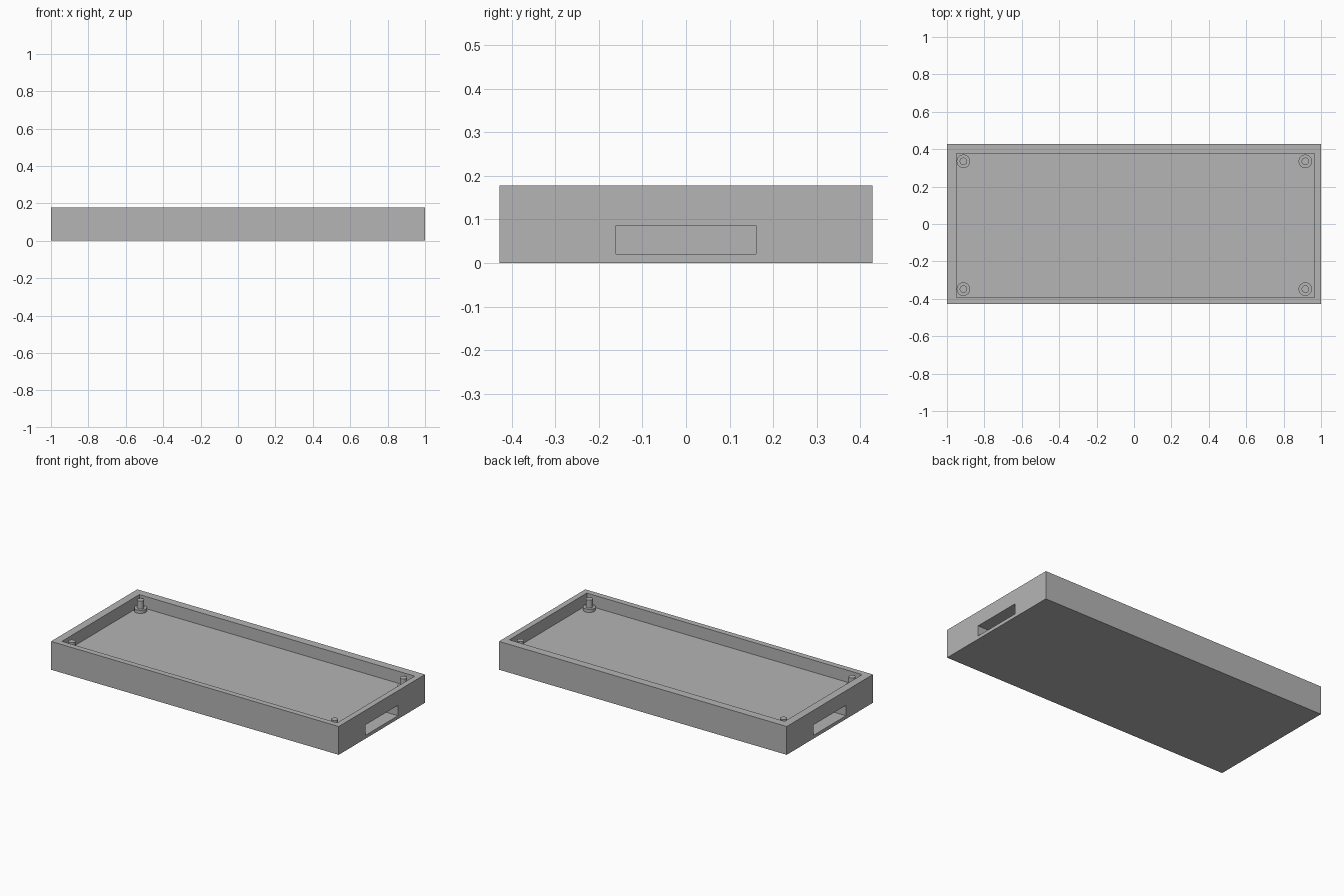
import bpy

cube = bpy.data.objects.get("Cube")
if cube:
    bpy.data.objects.remove(cube, do_unlink=True)

grey = bpy.data.materials.new("mid grey")
grey.use_nodes = True
colour = (0.46, 0.46, 0.46, 1)
grey.diffuse_color = colour
grey.node_tree.nodes["Principled BSDF"].inputs["Base Color"].default_value = colour

HEIGHT, FLOOR = 0.178, 0.102


def box(name, low, high):
    """Box between two opposite corners."""
    centre = [(a + b) / 2 for a, b in zip(low, high)]
    bpy.ops.mesh.primitive_cube_add(size=1, location=centre)
    ob = bpy.context.object
    ob.name = name
    ob.scale = [b - a for a, b in zip(low, high)]
    bpy.ops.object.transform_apply(location=True, rotation=False, scale=True)
    ob.data.materials.append(grey)
    return ob


def cylinder(name, x, y, radius, low, high):
    bpy.ops.mesh.primitive_cylinder_add(vertices=32, radius=radius, depth=high - low,
                                        location=(x, y, (low + high) / 2))
    ob = bpy.context.object
    ob.name = name
    ob.data.materials.append(grey)
    bpy.ops.object.shade_smooth_by_angle()


def cut(target, cutter):
    """Subtract the cutter, then discard it."""
    cutter.hide_render = True
    mod = target.modifiers.new("cut", "BOOLEAN")
    mod.operation, mod.solver, mod.object = "DIFFERENCE", "EXACT", cutter
    bpy.context.view_layer.objects.active = target
    bpy.ops.object.modifier_apply(modifier=mod.name)
    bpy.data.objects.remove(cutter, do_unlink=True)


# Tray body with a shallow recess in the top
tray = box("tray", (-1, -0.428, 0), (1, 0.428, HEIGHT))
cut(tray, box("recess_cutter", (-0.95, -0.392, FLOOR), (0.964, 0.377, HEIGHT + 0.1)))

# Blind grip slot in each end
for inner, outer in ((0.9, 1.1), (-1.1, -0.9)):
    cut(tray, box("slot_cutter", (inner, -0.16, 0.021), (outer, 0.16, 0.086)))

# Corner pins, each on a round foot
for side, x in (("right", -0.912), ("left", 0.916)):
    for end, y in (("front", -0.348), ("back", 0.335)):
        cylinder(f"{end}_{side}_foot", x, y, 0.036, FLOOR - 0.005, 0.122)
        cylinder(f"{end}_{side}_pin", x, y, 0.02, FLOOR, 0.172)
